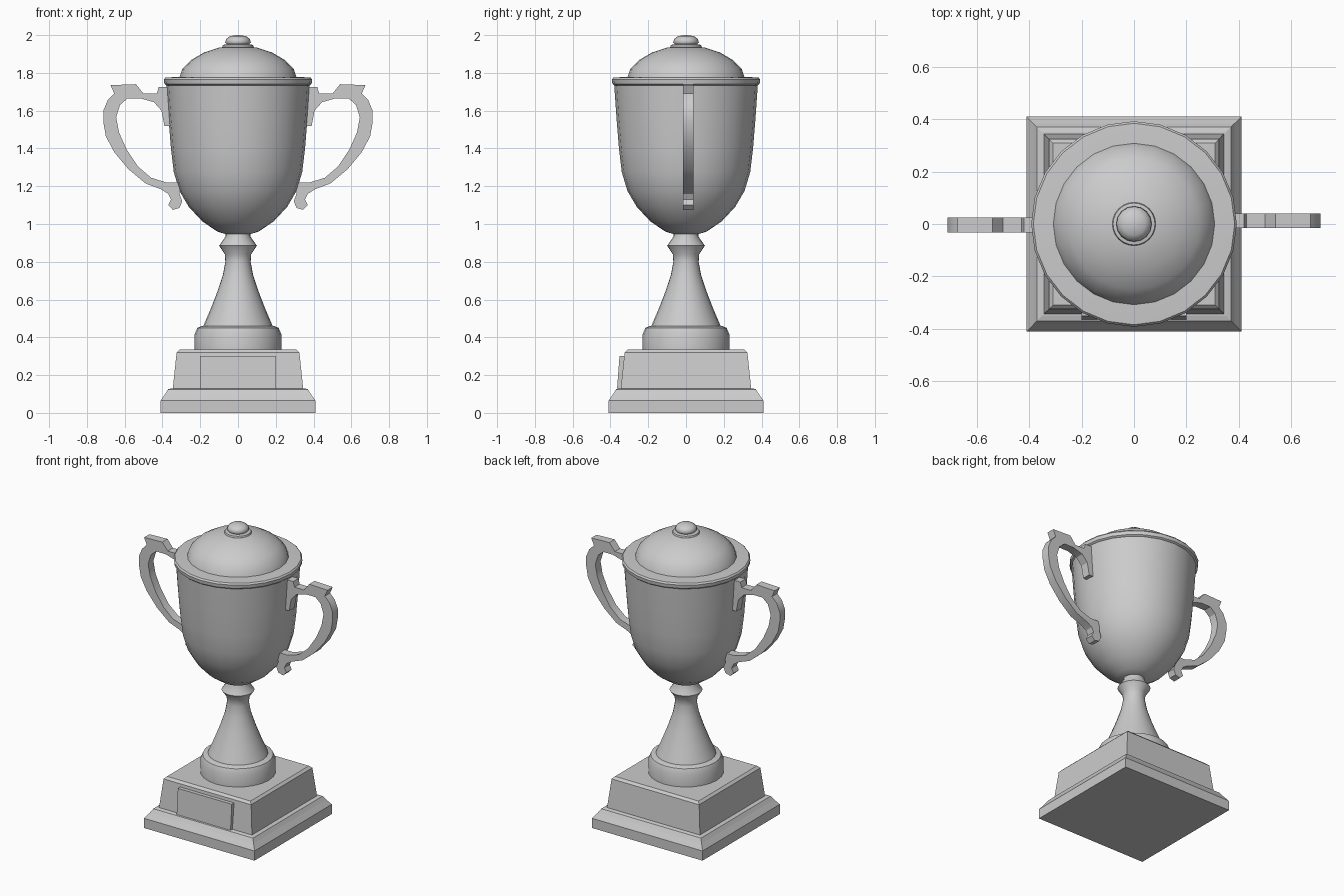
import bpy
import bmesh
import math
from mathutils import Vector

default_cube = bpy.data.objects.get("Cube")
if default_cube:
    bpy.data.objects.remove(default_cube, do_unlink=True)

# Single silver grey material
silver = bpy.data.materials.new("silver grey")
silver.use_nodes = True
silver.diffuse_color = (0.6, 0.6, 0.6, 1)
silver.node_tree.nodes["Principled BSDF"].inputs["Base Color"].default_value = silver.diffuse_color


def finish(name, bm, smooth_angle=None):
    """Turn a bmesh into a named, coloured object."""
    bmesh.ops.recalc_face_normals(bm, faces=bm.faces)
    mesh = bpy.data.meshes.new(name)
    bm.to_mesh(mesh)
    bm.free()
    mesh.materials.append(silver)
    obj = bpy.data.objects.new(name, mesh)
    bpy.context.collection.objects.link(obj)
    if smooth_angle:
        bpy.ops.object.select_all(action="DESELECT")
        obj.select_set(True)
        bpy.context.view_layer.objects.active = obj
        bpy.ops.object.shade_smooth_by_angle(angle=math.radians(smooth_angle))
    return obj


def turned(name, profile, sides=24, smooth_angle=40):
    """Stack rings of (half width, height) and cap both ends.
    With four sides the rings become squares of that half width."""
    bm = bmesh.new()
    square = sides == 4
    turn = math.pi / 4 if square else 0
    stretch = math.sqrt(2) if square else 1
    rings = []
    for half_width, z in profile:
        r = half_width * stretch
        angles = [turn + math.tau * i / sides for i in range(sides)]
        rings.append([bm.verts.new((r * math.cos(a), r * math.sin(a), z)) for a in angles])
    for lower, upper in zip(rings, rings[1:]):
        for i in range(sides):
            j = (i + 1) % sides
            bm.faces.new((lower[i], lower[j], upper[j], upper[i]))
    bm.faces.new(rings[0])
    bm.faces.new(rings[-1])
    return finish(name, bm, None if square else smooth_angle)


def slab(name, outline, depth, smooth_angle=None):
    """Extrude a closed outline of points along a depth vector."""
    bm = bmesh.new()
    face = bm.faces.new([bm.verts.new(p) for p in outline])
    extruded = bmesh.ops.extrude_face_region(bm, geom=[face])["geom"]
    moved = [v for v in extruded if isinstance(v, bmesh.types.BMVert)]
    bmesh.ops.translate(bm, verts=moved, vec=Vector(depth))
    # extrusion keeps the starting face as the other cap
    return finish(name, bm, smooth_angle)


# Square plinth: moulded foot and tapered block
turned("plinth_foot", [(.41, 0), (.41, .065), (.385, .1), (.37, .125), (.35, .13)], sides=4)
turned("plinth_block", [(.345, .13), (.325, .32), (.31, .335)], sides=4)

# Plaque leaning on the front of the block
plaque_section = [(-.33, .13), (-.365, .13), (-.352, .3), (-.32, .3)]
slab("plaque", [(-.2, y, z) for y, z in plaque_section], (.4, 0, 0))

# Round drum under the stem
turned("drum", [(.23, .33), (.23, .415), (.215, .45), (.19, .46)])

# Flared stem with a collar at the top
turned("stem", [(.185, .455), (.175, .48), (.145, .55), (.11, .64), (.08, .73),
                (.067, .8), (.07, .84), (.1, .885), (.065, .935), (.065, .96)], smooth_angle=35)

# Cup bowl, closed where the lid sits
turned("bowl", [(.06, .945), (.11, .96), (.19, 1.015), (.26, 1.09), (.31, 1.175),
                (.34, 1.275), (.355, 1.4), (.368, 1.56), (.38, 1.735)])
turned("rim", [(.375, 1.73), (.39, 1.742), (.393, 1.765), (.385, 1.775), (.3, 1.78)])

# Domed lid and finial
turned("lid", [(.31, 1.775), (.295, 1.82), (.25, 1.867), (.18, 1.908), (.1, 1.934), (.05, 1.94)])
turned("finial_collar", [(.07, 1.93), (.083, 1.938), (.08, 1.948), (.06, 1.952)])
turned("finial_ball", [(.055, 1.945), (.068, 1.962), (.062, 1.98), (.043, 1.994), (.01, 2)],
       sides=16, smooth_angle=60)

# Handles: scrolled band with a thumb rest on top and a curl at the foot
outer_edge = [(.36, 1.725), (.42, 1.725), (.43, 1.69), (.5, 1.69), (.54, 1.74), (.675, 1.735),
              (.655, 1.69), (.69, 1.655), (.713, 1.6), (.713, 1.54), (.7, 1.465), (.655, 1.38),
              (.58, 1.29), (.49, 1.215), (.41, 1.185)]
foot_curl = [(.37, 1.16), (.355, 1.13), (.37, 1.1), (.345, 1.075), (.31, 1.085),
             (.295, 1.12), (.31, 1.16), (.3, 1.22)]
inner_edge = [(.38, 1.22), (.46, 1.245), (.53, 1.305), (.59, 1.395), (.63, 1.485), (.645, 1.565),
              (.625, 1.63), (.585, 1.665), (.515, 1.665), (.445, 1.645), (.405, 1.6),
              (.39, 1.52), (.355, 1.52)]
handle_outline = outer_edge + foot_curl + inner_edge
for side, sign, back in (("left", 1, -.015), ("right", -1, -.032)):
    slab(side + "_handle", [(sign * x, back, z) for x, z in handle_outline], (0, .056, 0), smooth_angle=30)
